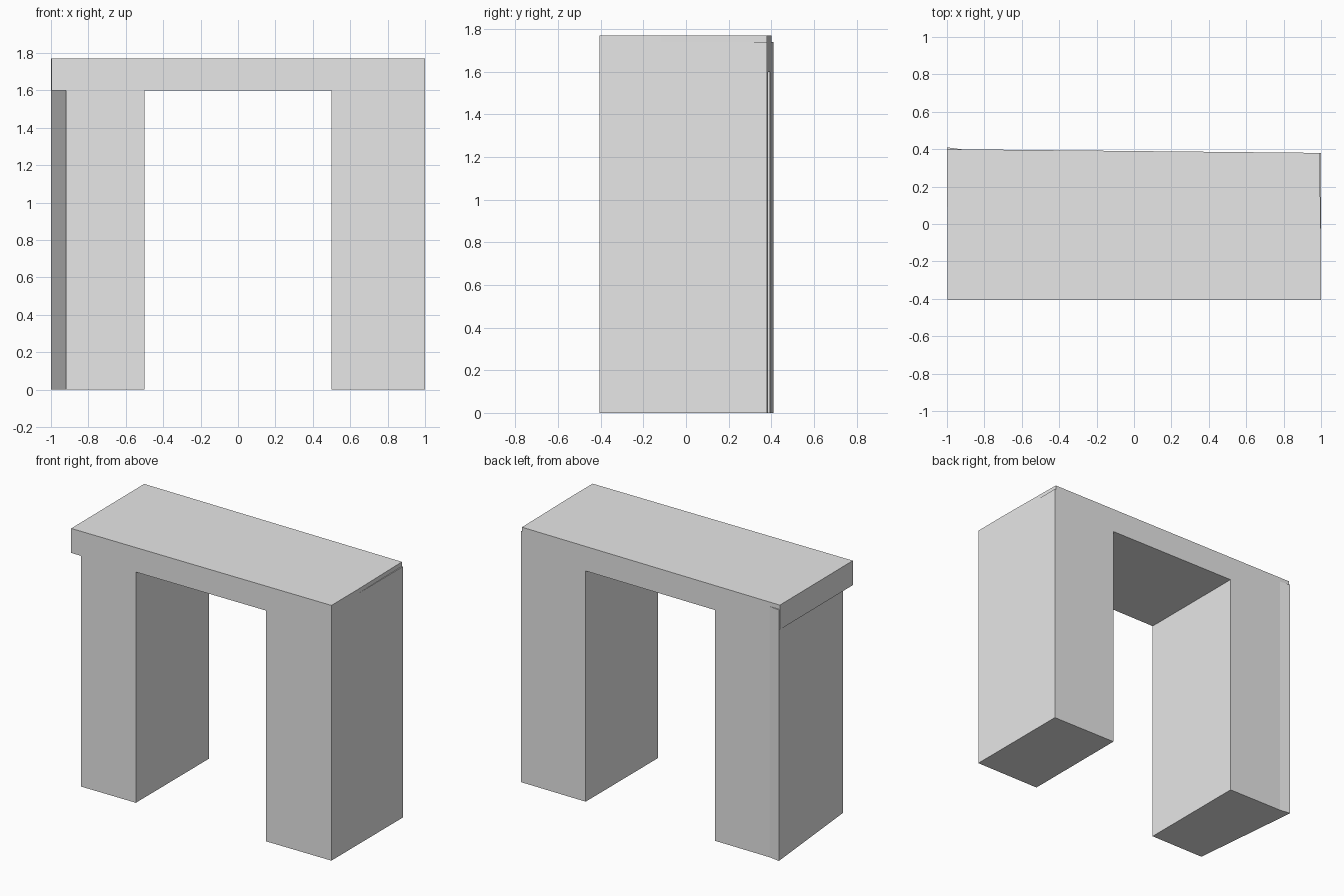
import bpy
import bmesh

cube = bpy.data.objects.get("Cube")
if cube:
    bpy.data.objects.remove(cube, do_unlink=True)

# Single pale grey material
grey = bpy.data.materials.new("pale_grey")
grey.use_nodes = True
colour = (0.8, 0.8, 0.8, 1)
grey.diffuse_color = colour
grey.node_tree.nodes["Principled BSDF"].inputs["Base Color"].default_value = colour


def prism(name, outline, bottom, top):
    """Extrude a counter-clockwise plan outline upwards."""
    bm = bmesh.new()
    base = bm.faces.new([bm.verts.new((x, y, bottom)) for x, y in outline])
    lid = bmesh.ops.extrude_face_region(bm, geom=[base], use_keep_orig=True)
    raised = [v for v in lid["geom"] if isinstance(v, bmesh.types.BMVert)]
    bmesh.ops.translate(bm, verts=raised, vec=(0, 0, top - bottom))
    bmesh.ops.recalc_face_normals(bm, faces=bm.faces[:])
    mesh = bpy.data.meshes.new(name)
    bm.to_mesh(mesh)
    bm.free()
    mesh.materials.append(grey)
    obj = bpy.data.objects.new(name, mesh)
    bpy.context.collection.objects.link(obj)
    return obj


def back(x):
    """Slightly skewed rear plane shared by all parts."""
    return 0.39 - 0.01 * x


FRONT = -0.405
SOFFIT, LEG_TOP, TOP = 1.6, 1.74, 1.77

# Lintel across the top, with slightly skewed ends
prism("lintel", [(-0.996, FRONT), (1, FRONT), (1, -0.12),
                 (0.992, back(0.992)), (-1, back(-1))], SOFFIT, TOP)

# Straight leg
prism("left_leg", [(0.5, FRONT), (1, FRONT), (1, back(1)),
                   (0.5, back(0.5))], 0, LEG_TOP)

# Leg with a tapering outer side and a flared rear corner
prism("right_leg", [(-0.92, FRONT), (-0.5, FRONT), (-0.5, back(-0.5)),
                    (-0.92, back(-0.92)), (-1, 0.41)], 0, LEG_TOP)
